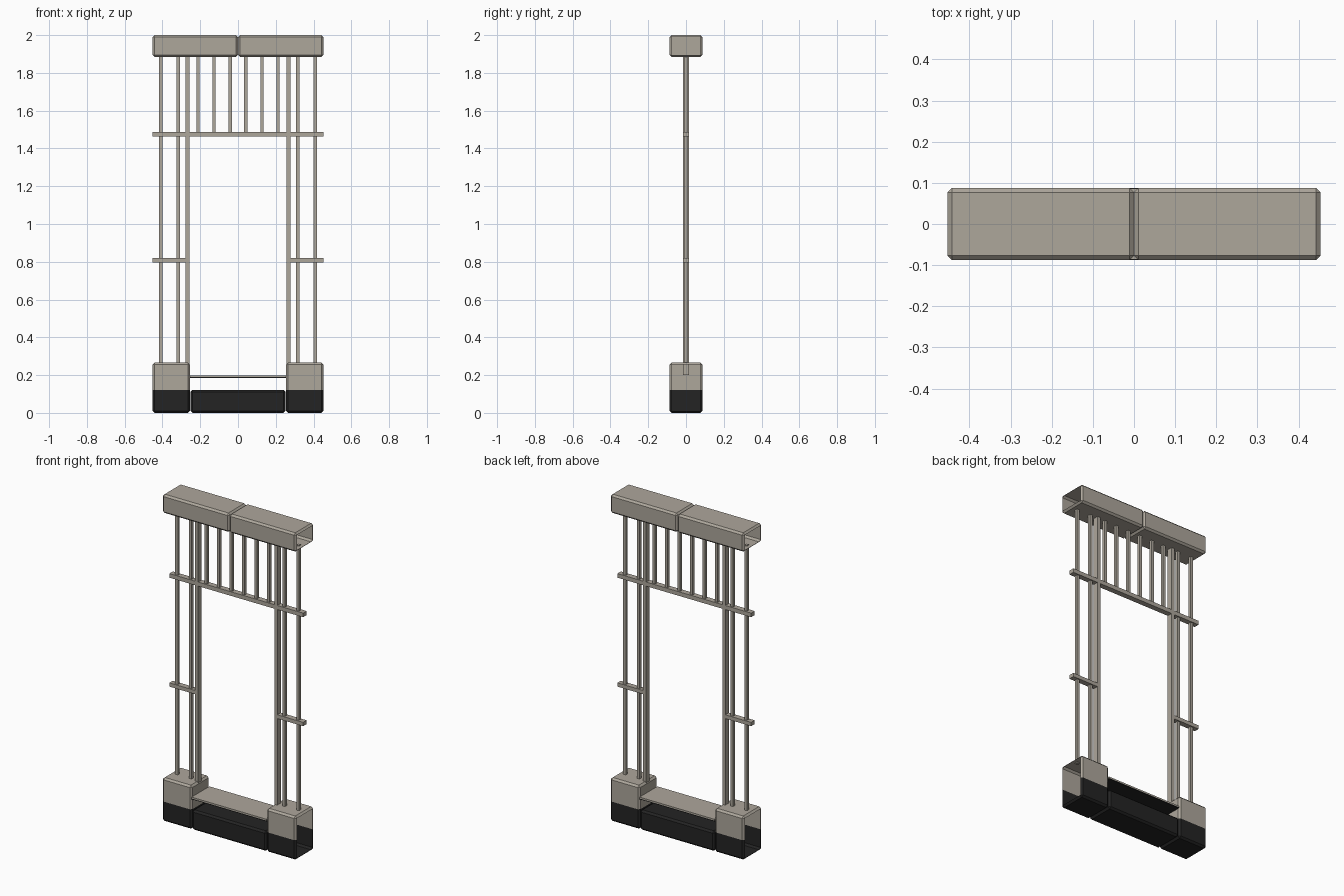
import bpy, bmesh
from mathutils import Vector

if "Cube" in bpy.data.objects:
    bpy.data.objects.remove(bpy.data.objects["Cube"])


def material(name, rgb):
    m = bpy.data.materials.new(name)
    m.diffuse_color = (*rgb, 1)
    m.use_nodes = True
    m.node_tree.nodes["Principled BSDF"].inputs["Base Color"].default_value = m.diffuse_color
    return m


STONE = material("warm grey stone", (0.42, 0.385, 0.33))
BLACK = material("black base", (0.017, 0.017, 0.017))


def box(name, x, y, z, bevel=0.0, open_side=0, split=None, mat=STONE):
    """Box from ranges; optional chamfer, open x end, and black paint below split height."""
    bm = bmesh.new()
    bmesh.ops.create_cube(bm, size=1)
    lo, hi = Vector((x[0], y[0], z[0])), Vector((x[1], y[1], z[1]))
    for v in bm.verts:
        v.co = Vector([lo[i] + (v.co[i] + 0.5) * (hi[i] - lo[i]) for i in range(3)])
    if bevel:
        bmesh.ops.bevel(bm, geom=bm.edges[:], offset=bevel, segments=1,
                        affect='EDGES', profile=0.5)
    if open_side:
        bm.normal_update()
        ends = [f for f in bm.faces if f.normal.x * open_side > 0.99]
        bmesh.ops.delete(bm, geom=ends, context='FACES')
    if split is not None:
        bmesh.ops.bisect_plane(bm, geom=bm.verts[:] + bm.edges[:] + bm.faces[:],
                               plane_co=(0, 0, split), plane_no=(0, 0, 1))
        for f in bm.faces:
            f.material_index = int(f.calc_center_median().z < split)
    me = bpy.data.meshes.new(name)
    bm.to_mesh(me)
    bm.free()
    me.materials.append(mat)
    if split is not None:
        me.materials.append(BLACK)
    ob = bpy.data.objects.new(name, me)
    bpy.context.collection.objects.link(ob)
    return ob


def post(name, x, half_w, half_d, z0, z1):
    box(name, (x - half_w, x + half_w), (-half_d, half_d), (z0, z1))


DEPTH = (-0.088, 0.088)
RAIL = (-0.017, 0.017)

for s, side in ((-1, "left"), (1, "right")):
    def span(a, b):
        return tuple(sorted((s * a, s * b)))

    # hollow lintel half and foot block, both open at the outer end
    box(side + "_lintel", span(0.0, 0.453), DEPTH, (1.885, 2.0), 0.011, s)
    box(side + "_foot_block", span(0.254, 0.453), DEPTH, (0, 0.266), 0.011, s, 0.122)
    # uprights
    post(side + "_door_jamb", s * 0.268, 0.01, 0.017, 0.2, 1.89)
    post(side + "_inner_upright", s * 0.316, 0.009, 0.009, 0.26, 1.89)
    post(side + "_outer_upright", s * 0.41, 0.009, 0.009, 0.26, 1.89)
    # short middle rail
    box(side + "_middle_rail", span(0.26, 0.453), RAIL, (0.796, 0.819))
    # balusters above the opening
    for i, x in enumerate((0.042, 0.127, 0.212)):
        post(f"{side}_baluster_{i + 1}", s * x, 0.009, 0.009, 1.47, 1.89)

# full width upper rail
box("upper_rail", (-0.453, 0.453), RAIL, (1.463, 1.488))
# threshold: black plinth and a thin step plate with a black underside
box("plinth", (-0.252, 0.252), DEPTH, (0, 0.122), 0.011, mat=BLACK)
box("step_plate", (-0.254, 0.254), (-0.086, 0.086), (0.186, 0.199), split=0.19)
